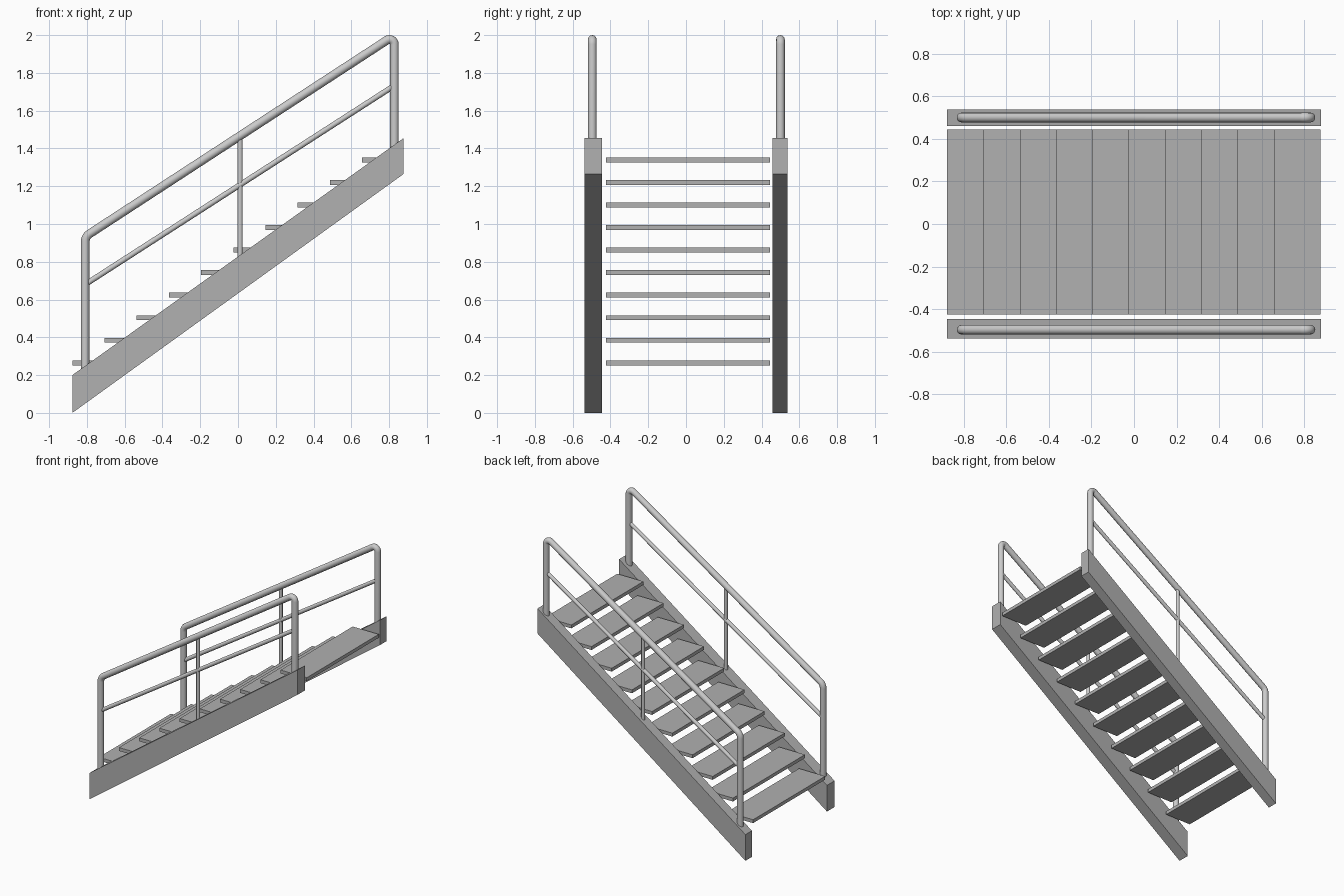
import bpy, bmesh, math

if "Cube" in bpy.data.objects:
    bpy.data.objects.remove(bpy.data.objects["Cube"])

# Darker grey for the stringers and treads
dark = bpy.data.materials.new("dark_grey")
dark.diffuse_color = (0.44, 0.44, 0.44, 1)
dark.use_nodes = True
dark.node_tree.nodes["Principled BSDF"].inputs["Base Color"].default_value = dark.diffuse_color


def extrude_profile(name, profile, y0, y1):
    """Extrude an x-z outline from y0 to y1."""
    bm = bmesh.new()
    face = bm.faces.new([bm.verts.new((x, y0, z)) for x, z in profile])
    ext = bmesh.ops.extrude_face_region(bm, geom=[face])
    verts = [g for g in ext["geom"] if isinstance(g, bmesh.types.BMVert)]
    bmesh.ops.translate(bm, verts=verts, vec=(0, y1 - y0, 0))
    bmesh.ops.recalc_face_normals(bm, faces=bm.faces[:])
    mesh = bpy.data.meshes.new(name)
    bm.to_mesh(mesh)
    bm.free()
    mesh.materials.append(dark)
    obj = bpy.data.objects.new(name, mesh)
    bpy.context.collection.objects.link(obj)


def tube(name, path, y, radius):
    """Round tube swept along an x-z path."""
    curve = bpy.data.curves.new(name, "CURVE")
    curve.dimensions = "3D"
    curve.bevel_depth = radius
    curve.bevel_resolution = 4
    curve.use_fill_caps = True
    spline = curve.splines.new("POLY")
    spline.points.add(len(path) - 1)
    for p, (x, z) in zip(spline.points, path):
        p.co = (x, y, z, 1)
    obj = bpy.data.objects.new(name, curve)
    bpy.context.collection.objects.link(obj)
    bpy.ops.object.select_all(action="DESELECT")
    obj.select_set(True)
    bpy.context.view_layer.objects.active = obj
    bpy.ops.object.convert(target="MESH")
    bpy.ops.object.shade_smooth_by_angle(angle=math.radians(40))


def arc(cx, cz, r, a0, a1, n=6):
    """Points on an x-z arc, angles in degrees."""
    angles = [math.radians(a0 + (a1 - a0) * i / n) for i in range(n + 1)]
    return [(cx + r * math.cos(a), cz + r * math.sin(a)) for a in angles]


# Sloping side stringers
stringer = [(-0.877, 0.0), (-0.877, 0.2), (0.877, 1.455), (0.877, 1.265)]
extrude_profile("stringer_right", stringer, -0.537, -0.446)
extrude_profile("stringer_left", stringer, 0.459, 0.537)

# Ten open treads
for i in range(10):
    x = -0.877 + i * 0.1704
    z = 0.252 + i * 0.1194
    outline = [(x, z), (x + 0.22, z), (x + 0.22, z + 0.026), (x, z + 0.026)]
    extrude_profile(f"tread_{i + 1}", outline, -0.424, 0.444)

# Handrails with rounded corners and end posts, middle rail and middle post
handrail = ([(-0.809, 0.235)] + arc(-0.759, 0.906, 0.05, 180, 123)
            + arc(0.802, 1.951, 0.026, 123, 0, 8) + [(0.828, 1.4)])
for side, y in (("right", -0.496), ("left", 0.5)):
    tube("handrail_" + side, handrail, y, 0.023)
    tube("middle_rail_" + side, [(-0.809, 0.68), (0.828, 1.733)], y, 0.0145)
    tube("middle_post_" + side, [(0.011, 0.82), (0.011, 1.46)], y, 0.0135)
